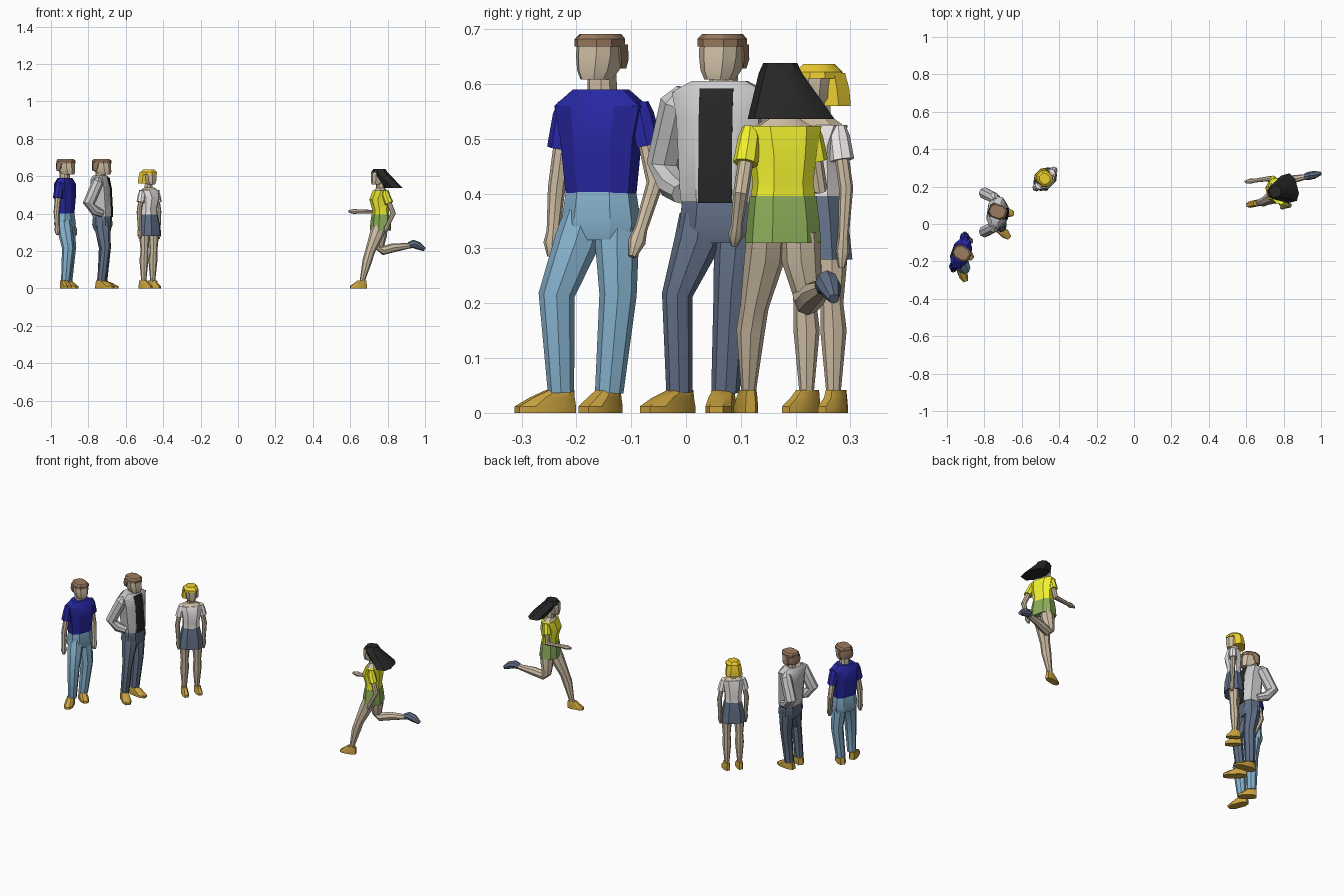
import bpy, bmesh, math
from mathutils import Vector

SKIN, SHOE = (.62, .51, .37), (.58, .36, .05)
NAVY, DENIM, SLATE = (.02, .02, .36), (.24, .45, .62), (.12, .16, .24)
BROWN, BLACK, GOLD = (.33, .2, .12), (.02, .02, .02), (.85, .62, .03)
GREY, WHITE, YELLOW, GREEN = (.66, .66, .66), (.9, .85, .85), (.88, .88, .03), (.26, .42, .1)
mats = {}


def finish(name, rings, col):
    """Skin a stack of point rings into one closed, softly shaded mesh."""
    bm = bmesh.new()
    loops = [[bm.verts.new(p) for p in r] for r in rings]
    n = len(loops[0])
    for A, B in zip(loops, loops[1:]):
        for i in range(n):
            j = (i + 1) % n
            bm.faces.new((A[i], A[j], B[j], B[i]))
    bm.faces.new(loops[0][::-1])
    bm.faces.new(loops[-1])
    bmesh.ops.recalc_face_normals(bm, faces=bm.faces)
    for f in bm.faces:
        f.smooth = True
    me = bpy.data.meshes.new(name)
    bm.to_mesh(me)
    bm.free()
    me.set_sharp_from_angle(angle=math.radians(32))
    if col not in mats:
        mats[col] = bpy.data.materials.new("colour_%d" % len(mats))
        mats[col].diffuse_color = (*col, 1)
    me.materials.append(mats[col])
    bpy.context.collection.objects.link(bpy.data.objects.new(name, me))


def loft(name, col, c, yaw, rings, n=8):
    """Boxy horizontal sections (forward, side, z, half depth, half width)."""
    ya = math.radians(yaw)
    f, s = Vector((math.cos(ya), math.sin(ya), 0)), Vector((-math.sin(ya), math.cos(ya), 0))
    pw = lambda v: math.copysign(abs(v) ** .75, v) / math.cos(math.pi / n) ** .75
    out = []
    for df, ds, z, a, b in rings:
        m = Vector((c[0], c[1], z)) + f * df + s * ds
        out.append([m + f * a * pw(math.cos(t)) + s * b * pw(math.sin(t))
                    for t in [math.tau * (i + .5) / n for i in range(n)]])
    finish(name, out, col)


def tube(name, col, pts, n=8):
    """Tapered limb through points (x, y, z, radius)."""
    P = [Vector(p[:3]) for p in pts]
    out = []
    for i, p in enumerate(P):
        t = (P[min(i + 1, len(P) - 1)] - P[max(i - 1, 0)]).normalized()
        u = (Vector((0, 1, 0)) - t * t.y).normalized()
        v = t.cross(u)
        out.append([p + (u * math.cos(k) + v * math.sin(k)) * pts[i][3]
                    for k in [math.tau * j / n for j in range(n)]])
    finish(name, out, col)


def arm(name, cloth, S, E, H, r, sr):
    S, E, H = Vector(S), Vector(E), Vector(H)
    W = E.lerp(H, .62)
    K = E.lerp(H, .8)
    tube(name + "_arm", SKIN, [(*S, r), (*E, r), (*W, r * .75), (*K, r), (*H, r * .45)])
    M = S.lerp(E, .5)
    tube(name + "_sleeve", cloth, [(*(S + Vector((0, 0, .012))), sr * .6), (*S.lerp(E, .08), sr * .9), (*M, sr)])


def shoe(name, heel, toe, w=.024, top=.042, col=SHOE):
    h, t = Vector(heel), Vector(toe)
    L = (t - h).length
    yaw = math.degrees(math.atan2(t.y - h.y, t.x - h.x))
    loft(name, col, (h + t) / 2, yaw, [(0, 0, 0, L / 2, w), (0, 0, .012, L / 2, w),
         (-L * .12, 0, .028, L * .36, w * .9), (-L / 2 + .026, 0, top, .024, w * .75)])


def man_head(who, c, yaw):
    loft(who + "_neck", SKIN, c, yaw, [(-.008, 0, .575, .026, .024), (-.008, 0, .625, .024, .023)])
    loft(who + "_head", SKIN, c, yaw, [(.014, 0, .608, .03, .024), (.006, 0, .625, .042, .032),
         (.002, 0, .65, .044, .036), (0, 0, .68, .043, .036)])
    loft(who + "_hair_top", BROWN, c, yaw, [(0, 0, .668, .047, .039), (0, 0, .682, .048, .039), (-.002, 0, .691, .04, .032)])
    loft(who + "_hair_back", BROWN, c, yaw, [(-.03, 0, .628, .017, .033), (-.024, 0, .645, .026, .039), (-.02, 0, .672, .028, .039)])


# Man in the dark blue shirt
w = "blue_shirt_man"
c = (-.925, -.155)
man_head(w, (-.92, -.157), -30)
loft(w + "_shirt", NAVY, c, -20, [(0, 0, .4, .042, .061), (0, 0, .5, .05, .07), (0, 0, .56, .046, .082), (0, 0, .59, .034, .048)])
loft(w + "_hips", DENIM, c, -20, [(0, 0, .405, .042, .06), (0, 0, .345, .049, .069), (0, 0, .315, .04, .06)])
arm(w + "_right", NAVY, (-.955, -.217, .555), (-.97, -.236, .41), (-.965, -.246, .285), .016, .027)
arm(w + "_left", NAVY, (-.905, -.085, .555), (-.905, -.056, .42), (-.868, -.098, .285), .016, .027)
tube(w + "_right_leg", DENIM, [(-.93, -.186, .36, .038), (-.924, -.2, .31, .041), (-.908, -.236, .215, .033), (-.922, -.228, .038, .024)])
tube(w + "_left_leg", DENIM, [(-.912, -.124, .36, .036), (-.91, -.126, .31, .04), (-.9, -.124, .215, .034), (-.912, -.14, .038, .026)])
shoe(w + "_right_shoe", (-.94, -.205), (-.9, -.308))
shoe(w + "_left_shoe", (-.935, -.125), (-.862, -.187))

# Man in the grey jacket, hands in pockets
w = "jacket_man"
c = (-.725, .06)
man_head(w, (-.728, .066), -20)
loft(w + "_jacket", GREY, c, -8, [(0, 0, .385, .05, .066), (0, 0, .4, .052, .068), (-.008, 0, .54, .052, .076),
     (-.012, 0, .585, .045, .085), (-.012, 0, .605, .034, .05)])
loft(w + "_shirt_panel", BLACK, c, -8, [(.047, 0, .383, .007, .031), (.049, 0, .4, .007, .031),
     (.041, 0, .54, .007, .031), (.03, 0, .592, .007, .031)])
for k, nm in ((-1, "right"), (1, "left")):
    o = .062
    tube(w + "_" + nm + "_sleeve", GREY, [(-.745, o + k * .066, .59, .014), (-.75, o + k * .078, .567, .031),
         (-.798, o + k * .102, .455, .032), (-.765, o + k * .088, .415, .026), (-.725, o + k * .07, .4, .02)])
loft(w + "_hips", SLATE, c, -8, [(0, 0, .39, .046, .064), (0, 0, .34, .05, .07), (0, 0, .31, .04, .06)])
tube(w + "_right_leg", SLATE, [(-.725, .026, .36, .038), (-.722, .02, .31, .042), (-.71, -.016, .215, .028), (-.73, -.012, .038, .024)])
tube(w + "_left_leg", SLATE, [(-.725, .094, .36, .038), (-.722, .092, .31, .041), (-.712, .082, .215, .032), (-.725, .072, .038, .026)])
shoe(w + "_right_shoe", (-.755, .008), (-.665, -.075))
shoe(w + "_left_shoe", (-.755, .072), (-.642, .055))

# Woman with the blonde bob
w = "skirt_woman"
c = (-.475, .24)
loft(w + "_neck", SKIN, c, -45, [(-.004, 0, .52, .02, .02), (-.004, 0, .575, .019, .019)])
loft(w + "_shoulders", SKIN, c, -45, [(0, 0, .52, .034, .058), (0, 0, .54, .02, .026)])
loft(w + "_head", SKIN, c, -45, [(.014, 0, .557, .022, .018), (.008, 0, .575, .032, .028), (.003, 0, .62, .035, .031)])
loft(w + "_hair_top", GOLD, c, -45, [(-.003, 0, .61, .043, .038), (-.003, 0, .622, .042, .037), (-.004, 0, .636, .028, .025)])
loft(w + "_hair_back", GOLD, c, -45, [(-.026, 0, .56, .03, .044), (-.024, 0, .59, .031, .042), (-.02, 0, .62, .027, .037)])
loft(w + "_shirt", WHITE, c, -45, [(0, 0, .392, .035, .044), (0, 0, .43, .034, .043), (.004, 0, .485, .043, .05), (0, 0, .525, .034, .06)])
loft(w + "_skirt", SLATE, c, -45, [(0, 0, .396, .036, .045), (0, 0, .34, .046, .057), (0, 0, .28, .05, .064)])
arm(w + "_right", WHITE, (-.513, .202, .512), (-.529, .19, .41), (-.524, .195, .265), .013, .022)
arm(w + "_left", WHITE, (-.437, .278, .512), (-.423, .292, .41), (-.424, .284, .265), .013, .022)
for nm, x, y, toe in (("right", -.5, .217, (-.462, .182)), ("left", -.452, .266, (-.417, .248))):
    tube(w + "_" + nm + "_leg", SKIN, [(x, y, .3, .03), (x, y, .2, .021), (x - .003, y + .003, .15, .024), (x - .004, y + .003, .035, .013)])
    shoe(w + "_" + nm + "_shoe", (x - .026, y + .022), toe, .017)

# Running woman
w = "runner"
c = (.762, .177)
loft(w + "_neck", SKIN, c, 195, [(0, 0, .52, .02, .02), (.006, 0, .58, .019, .02)])
loft(w + "_head", SKIN, (.752, .17), 195, [(.014, 0, .555, .022, .018), (.006, 0, .575, .033, .027), (.002, 0, .623, .036, .03)])
loft(w + "_hair", BLACK, (.756, .172), 195, [(0, 0, .638, .03, .028), (0, 0, .62, .041, .035), (-.076, 0, .536, .044, .076)])
loft(w + "_shoulders", SKIN, c, 195, [(0, 0, .515, .034, .062), (0, 0, .538, .02, .026)])
loft(w + "_top", YELLOW, c, 195, [(0, 0, .39, .04, .056), (0, 0, .42, .038, .052), (.004, 0, .475, .05, .058), (-.002, 0, .523, .036, .067)])
loft(w + "_shorts", GREEN, c, 195, [(0, 0, .396, .041, .057), (0, 0, .35, .048, .062), (0, 0, .31, .049, .065)])
arm(w + "_left", YELLOW, (.787, .117, .51), (.83, .1, .4), (.785, .088, .305), .014, .023)
arm(w + "_right", YELLOW, (.75, .228, .51), (.735, .244, .41), (.592, .225, .412), .014, .023)
tube(w + "_left_leg", SKIN, [(.757, .148, .33, .036), (.742, .145, .29, .038), (.705, .125, .195, .026),
     (.692, .118, .15, .026), (.663, .114, .035, .013)])
shoe(w + "_left_shoe", (.688, .118), (.6, .1), .018)
tube(w + "_right_leg", SKIN, [(.765, .208, .33, .036), (.76, .21, .28, .036), (.755, .22, .22, .026),
     (.775, .222, .203, .025), (.83, .235, .217, .024), (.93, .255, .23, .013)])
tube(w + "_right_shoe", SLATE, [(.915, .252, .23, .018), (.935, .257, .238, .022), (.965, .263, .228, .021), (.997, .27, .208, .01)])
